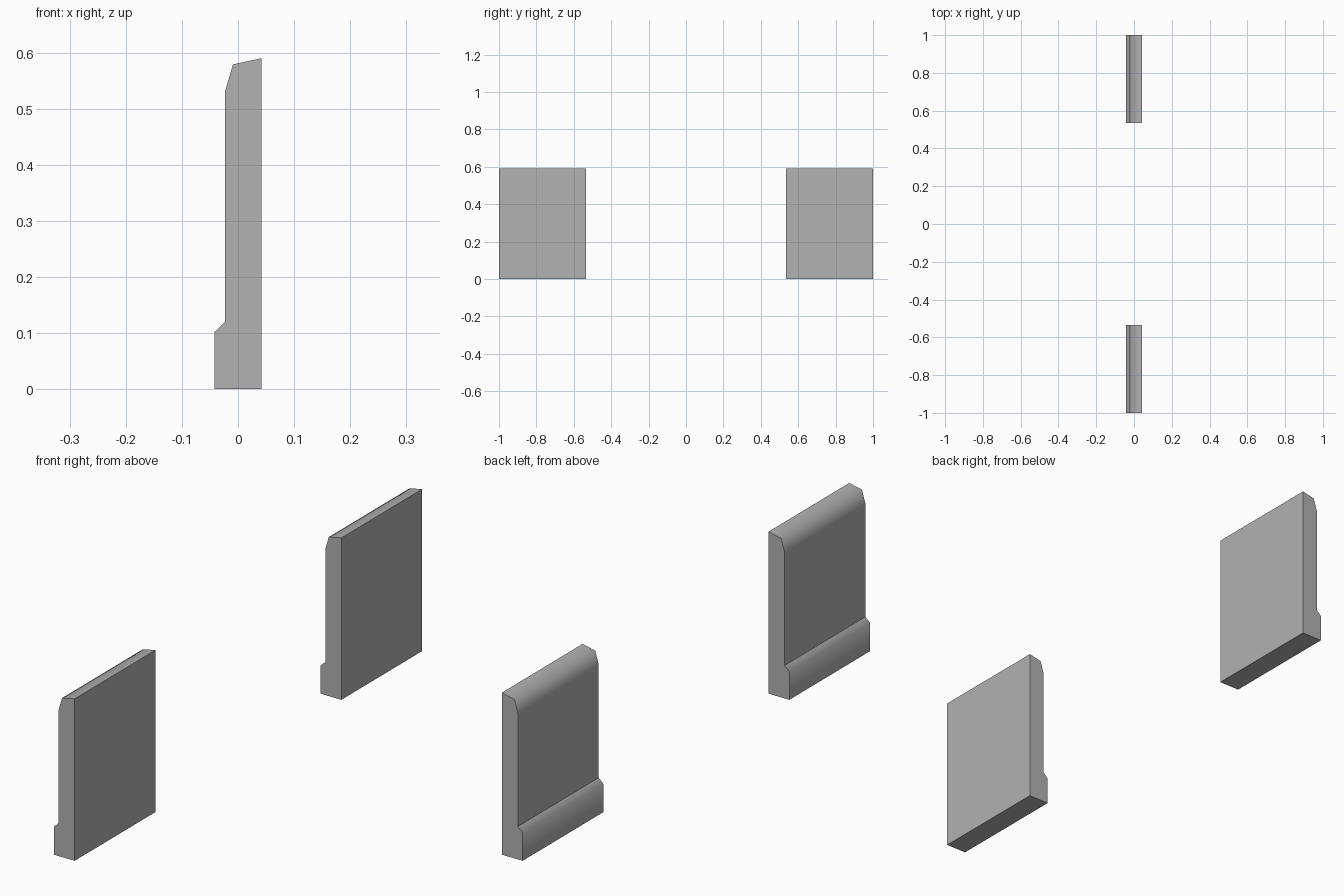
import bpy
import bmesh

cube = bpy.data.objects.get("Cube")
if cube:
    bpy.data.objects.remove(cube, do_unlink=True)

# Plain grey finish
grey = bpy.data.materials.new("mid grey")
grey.use_nodes = True
color = (0.445, 0.445, 0.445, 1)
grey.diffuse_color = color
grey.node_tree.nodes["Principled BSDF"].inputs["Base Color"].default_value = color

# Cross-section (x, z): flat back on +x, stepped foot and bevelled top on -x
PROFILE = [(0.042, 0), (0.042, 0.59), (-0.009, 0.579), (-0.023, 0.531),
           (-0.023, 0.12), (-0.042, 0.102), (-0.042, 0)]
# Profile corners that stay crisp; the others shade smoothly
SHARP = {0, 1, 4, 6}
INNER, OUTER = 0.535, 1.0


def wall_panel(name, y0, y1):
    """Extrude the profile along y into one panel."""
    bm = bmesh.new()
    front = [bm.verts.new((x, y0, z)) for x, z in PROFILE]
    back = [bm.verts.new((x, y1, z)) for x, z in PROFILE]
    bm.faces.new(front)
    bm.faces.new(back[::-1])
    count = len(PROFILE)
    for i in range(count):
        j = (i + 1) % count
        bm.faces.new((front[i], back[i], back[j], front[j])).smooth = True
    # Crisp corners along the length and around both ends
    for i in range(count):
        j = (i + 1) % count
        bm.edges.get((front[i], back[i])).smooth = i not in SHARP
        for ring in (front, back):
            bm.edges.get((ring[i], ring[j])).smooth = False
    bmesh.ops.recalc_face_normals(bm, faces=bm.faces)
    mesh = bpy.data.meshes.new(name)
    bm.to_mesh(mesh)
    bm.free()
    mesh.materials.append(grey)
    obj = bpy.data.objects.new(name, mesh)
    bpy.context.collection.objects.link(obj)


# Two matching panels either side of an open gap
wall_panel("front_wall_panel", -OUTER, -INNER)
wall_panel("back_wall_panel", INNER, OUTER)
